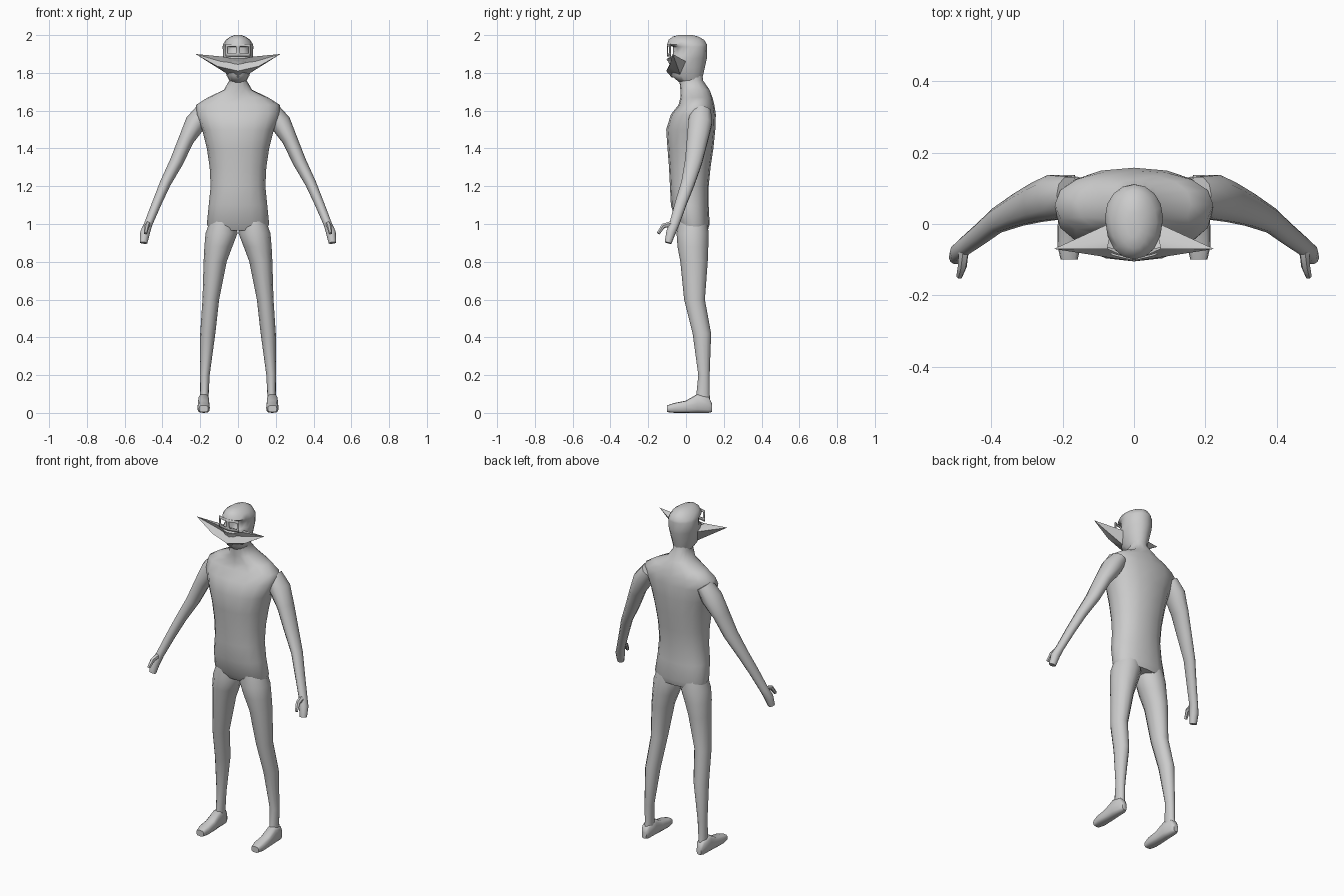
import bpy, bmesh, math
from mathutils import Vector

grey = bpy.data.materials.new("plain grey")
grey.diffuse_color = (0.6, 0.6, 0.6, 1)


def finish(name, bm, mirror=False, angle=50):
    """Turn a bmesh into a smooth shaded object, mirrored in x if wanted."""
    bmesh.ops.recalc_face_normals(bm, faces=bm.faces)
    me = bpy.data.meshes.new(name)
    bm.to_mesh(me)
    bm.free()
    me.materials.append(grey)
    ob = bpy.data.objects.new(name, me)
    bpy.context.collection.objects.link(ob)
    bpy.ops.object.select_all(action='DESELECT')
    ob.select_set(True)
    bpy.context.view_layer.objects.active = ob
    bpy.ops.object.shade_smooth_by_angle(angle=math.radians(angle))
    if mirror:
        ob.modifiers.new("mirror", 'MIRROR')
    return ob


def loft(name, rings, sides, mirror=False, power=1.0, angle=50):
    """Skin a row of rings, each given as centre, half axis u, half axis v."""
    bm = bmesh.new()
    rows = []
    for c, u, v in rings:
        row = []
        for i in range(sides):
            a = 2 * math.pi * i / sides
            s, t = math.cos(a), math.sin(a)
            s = math.copysign(abs(s) ** power, s)
            t = math.copysign(abs(t) ** power, t)
            row.append(bm.verts.new(Vector(c) + Vector(u) * s + Vector(v) * t))
        rows.append(row)
    for a, b in zip(rows, rows[1:]):
        for i in range(sides):
            j = (i + 1) % sides
            bm.faces.new((a[i], a[j], b[j], b[i]))
    bm.faces.new(rows[0])
    bm.faces.new(rows[-1])
    return finish(name, bm, mirror, angle)


def level(z, x0, x1, y0, y1):
    """Horizontal ring from its limits."""
    return (((x0 + x1) / 2, (y0 + y1) / 2, z),
            ((x1 - x0) / 2, 0, 0), (0, (y1 - y0) / 2, 0))


def tube(name, path, sides):
    """Mirrored limb along points (x, y, z, side radius, depth radius)."""
    rings = []
    for i, p in enumerate(path):
        d = Vector(path[min(i + 1, len(path) - 1)][:3]) - Vector(path[max(i - 1, 0)][:3])
        d.normalize()
        u = d.cross(Vector((0, 1, 0))).normalized()
        rings.append((p[:3], u * p[3], d.cross(u) * p[4]))
    return loft(name, rings, sides, mirror=True)


# torso with shoulders and neck: height, half width, front, back
torso = [(0.965, 0.15, -0.03, 0.115), (1.0, 0.165, -0.05, 0.125),
         (1.1, 0.155, -0.08, 0.12), (1.2, 0.145, -0.085, 0.12),
         (1.3, 0.15, -0.09, 0.13), (1.4, 0.165, -0.098, 0.145),
         (1.5, 0.19, -0.105, 0.155), (1.58, 0.222, -0.08, 0.158),
         (1.63, 0.222, -0.04, 0.15), (1.67, 0.16, -0.03, 0.14),
         (1.71, 0.075, -0.03, 0.125), (1.76, 0.046, -0.035, 0.09),
         (1.82, 0.055, -0.04, 0.085)]
loft("torso", [level(z, -w, w, f, b) for z, w, f, b in torso], 16, power=0.9)

# head with recessed eye band
head = [(1.75, 0.04, -0.035, 0.08), (1.785, 0.06, -0.078, 0.09),
        (1.83, 0.07, -0.082, 0.1), (1.875, 0.08, -0.1, 0.11),
        (1.893, 0.08, -0.07, 0.111), (1.938, 0.081, -0.068, 0.112),
        (1.95, 0.08, -0.1, 0.111), (1.975, 0.064, -0.092, 0.096),
        (1.992, 0.04, -0.07, 0.066), (2.0, 0.018, -0.04, 0.035)]
loft("head", [level(z, -w, w, f, b) for z, w, f, b in head], 16)

# eye frame: thin plate with two openings
bm = bmesh.new()
xs, zs = (0, 0.01, 0.056, 0.066), (1.888, 1.903, 1.94, 1.953)
grid = [[bm.verts.new((x, -0.101 + 3.6 * x * x, z)) for x in xs] for z in zs]
for r in range(3):
    for c in range(3):
        if (r, c) != (1, 1):
            bm.faces.new((grid[r][c], grid[r][c + 1], grid[r + 1][c + 1], grid[r + 1][c]))
frame = finish("eye_frame", bm, mirror=True)
frame.modifiers.new("thickness", 'SOLIDIFY').thickness = 0.006

# wide pointed mouth flaring out to both sides
points = [(0.225, -0.07, 1.9), (0.07, -0.045, 1.885), (0.072, 0.0, 1.86),
          (0.05, -0.03, 1.79), (0, -0.075, 1.775), (0.11, -0.088, 1.835),
          (0, -0.105, 1.81), (0.09, -0.06, 1.86), (0, -0.085, 1.85),
          (0.075, -0.07, 1.885), (0, -0.104, 1.87)]
faces = [(0, 1, 2), (0, 2, 3), (0, 3, 5), (3, 4, 6, 5), (0, 5, 7),
         (5, 6, 8, 7), (0, 7, 9), (7, 8, 10, 9), (0, 9, 1)]
bm = bmesh.new()
vs = [bm.verts.new(p) for p in points]
for f in faces:
    bm.faces.new([vs[i] for i in f])
finish("wide_mouth", bm, mirror=True, angle=35)

# arms, hands and thumbs
tube("arm", [(0.18, 0.08, 1.6, 0.045, 0.055), (0.225, 0.075, 1.535, 0.056, 0.066),
             (0.275, 0.06, 1.445, 0.041, 0.058), (0.325, 0.04, 1.33, 0.036, 0.048),
             (0.385, 0.01, 1.215, 0.029, 0.037), (0.43, -0.027, 1.11, 0.025, 0.032),
             (0.475, -0.062, 1.0, 0.022, 0.027), (0.492, -0.08, 0.955, 0.026, 0.026),
             (0.5, -0.095, 0.9, 0.02, 0.019)], 10)
tube("thumb", [(0.478, -0.075, 1.0, 0.015, 0.016), (0.482, -0.12, 0.99, 0.013, 0.013),
               (0.49, -0.147, 0.95, 0.009, 0.009)], 6)

# legs: height, inner, outer, front, back
legs = [(1.03, 0.01, 0.145, -0.04, 0.11), (0.95, 0.003, 0.172, -0.05, 0.12),
        (0.88, 0.03, 0.178, -0.045, 0.118), (0.8, 0.06, 0.182, -0.03, 0.115),
        (0.6, 0.1, 0.188, -0.01, 0.1), (0.42, 0.12, 0.2, 0.035, 0.133),
        (0.2, 0.15, 0.202, 0.065, 0.125), (0.1, 0.155, 0.2, 0.055, 0.125),
        (0.04, 0.157, 0.205, 0.05, 0.13)]
loft("leg", [level(*s) for s in legs], 12, mirror=True)

# feet: depth, half width, bottom, top
feet = [(0.138, 0.015, 0.005, 0.05), (0.12, 0.026, 0, 0.085), (0.06, 0.03, 0, 0.1),
        (0, 0.032, 0, 0.065), (-0.06, 0.033, 0, 0.053), (-0.1, 0.024, 0.004, 0.04)]
loft("foot", [((0.182, y, (a + b) / 2), (w, 0, 0), (0, 0, (b - a) / 2))
              for y, w, a, b in feet], 12, mirror=True, power=0.65)
